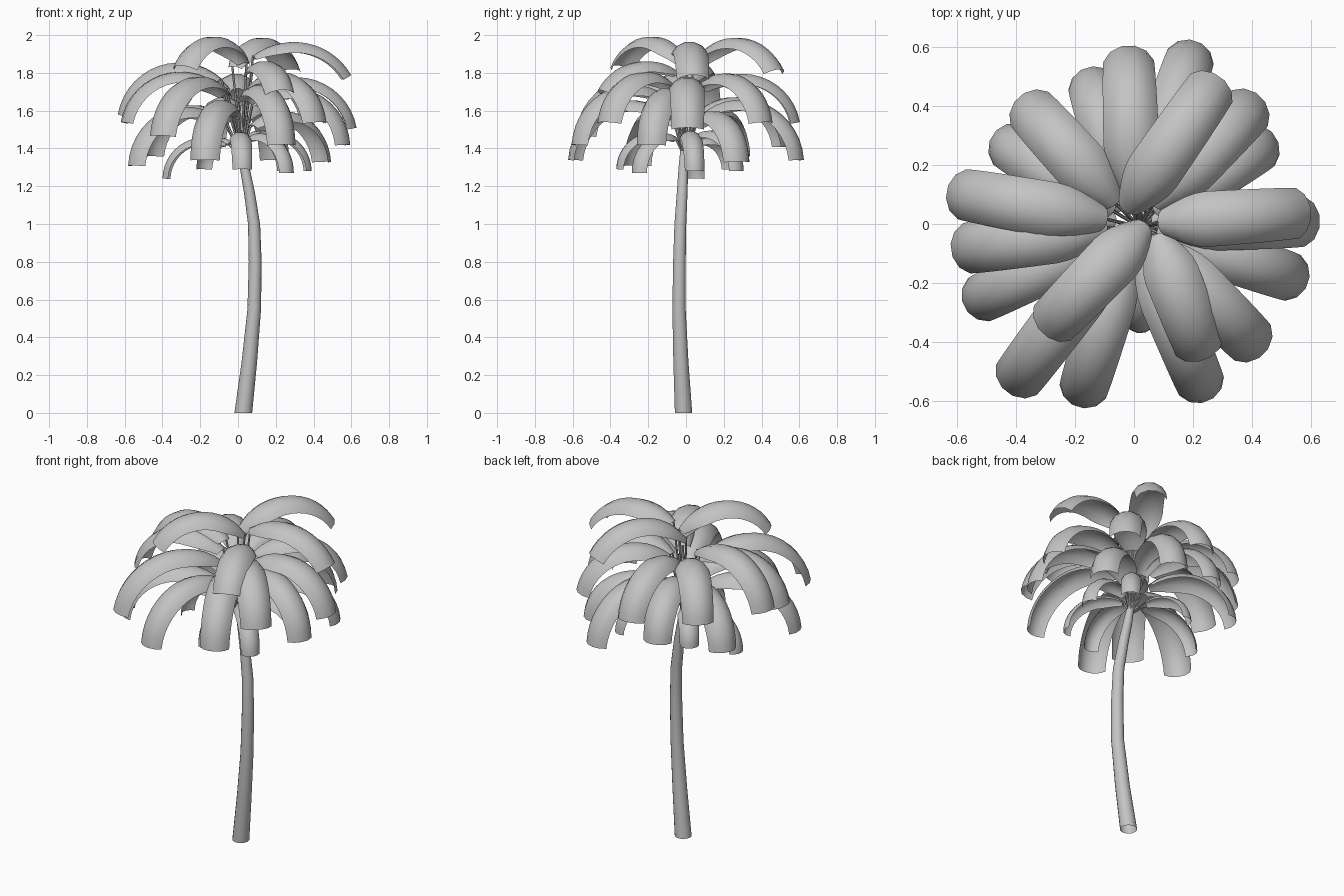
import bpy, bmesh, math
from mathutils import Vector

cube = bpy.data.objects.get("Cube")
if cube:
    bpy.data.objects.remove(cube, do_unlink=True)

grey = bpy.data.materials.new("plain grey")
grey.use_nodes = True
grey.diffuse_color = (0.55, 0.55, 0.55, 1)
grey.node_tree.nodes["Principled BSDF"].inputs["Base Color"].default_value = grey.diffuse_color


def loft(bm, rows, closed):
    """Skin a surface through rows of points; closed rows become an open-ended tube."""
    rings = [[bm.verts.new(p) for p in row] for row in rows]
    count = len(rings[0])
    for a, b in zip(rings, rings[1:]):
        for i in range(count if closed else count - 1):
            j = (i + 1) % count
            bm.faces.new((a[i], a[j], b[j], b[i]))


def ring(centre, radius, sides):
    angles = [math.tau * i / sides for i in range(sides)]
    return [centre + radius * Vector((math.cos(a), math.sin(a), 0)) for a in angles]


def finish(bm, name):
    mesh = bpy.data.meshes.new(name)
    bm.to_mesh(mesh)
    bm.free()
    mesh.materials.append(grey)
    obj = bpy.data.objects.new(name, mesh)
    bpy.context.collection.objects.link(obj)
    bpy.ops.object.select_all(action="DESELECT")
    obj.select_set(True)
    bpy.context.view_layer.objects.active = obj
    bpy.ops.object.shade_smooth_by_angle(angle=math.radians(40))


# Trunk: a gently bowed, tapering tube (x, y, z, radius)
trunk_path = [
    (0.028, -0.013, 0, 0.047), (0.06, -0.027, 0.27, 0.041),
    (0.086, -0.037, 0.55, 0.036), (0.091, -0.035, 0.8, 0.034),
    (0.085, -0.03, 1, 0.032), (0.06, -0.02, 1.17, 0.029),
    (0.035, -0.014, 1.3, 0.026), (0.02, -0.01, 1.39, 0.021)]
bm = bmesh.new()
loft(bm, [ring(Vector(p[:3]), p[3], 14) for p in trunk_path], True)
finish(bm, "trunk")

crown = Vector((0.02, -0.01, 1.36))
UP = Vector((0, 0, 1))
BLADE_STEPS, SECTION_STEPS = 14, 5
SPREAD = math.radians(72)


def frond(name, tip, root, gap, climb, fall, width, depth):
    """Thin stem from the crown, then a blade bent along a circular arc.

    The blade begins a gap away from the root, seen from above;
    climb and fall are its slopes in degrees at the start and tip."""
    tip = Vector(tip)
    reach = tip.xy - Vector(root)
    out = reach.normalized().to_3d()
    side = Vector((-out.y, out.x, 0))
    first, last = math.radians(-climb), math.radians(fall)
    radius = (reach.length - gap) / (math.sin(last) - math.sin(first))
    hub = tip - radius * (out * math.sin(last) + UP * math.cos(last))

    rows = []
    for k in range(BLADE_STEPS + 1):
        t = k / BLADE_STEPS
        angle = first + (last - first) * t
        normal = out * math.sin(angle) + UP * math.cos(angle)
        flare = 0.45 + 0.55 * math.sin(math.pi / 2 * min(1, t / 0.3))
        flare *= 1 - 0.1 * t * t
        row = []
        for i in range(SECTION_STEPS + 1):
            a = SPREAD * (2 * i / SECTION_STEPS - 1)
            across = width / 2 * flare * math.sin(a) / math.sin(SPREAD)
            drop = depth * flare * (1 - math.cos(a)) / (1 - math.cos(SPREAD))
            row.append(hub + normal * (radius - drop) + side * across)
        rows.append(row)
    start = hub + radius * (out * math.sin(first) + UP * math.cos(first))
    bm = bmesh.new()
    loft(bm, rows, False)
    loft(bm, [ring(crown, 0.006, 6), ring(start, 0.006, 6)], True)
    finish(bm, name)


# Frond tiers: shape settings, then each tip (and its root if off centre)
tiers = {
    "top": ((0, 58, 61, 0.19, 0.06), [
        (-0.31, -0.37, 1.84, 0.045, 0), (0.29, 0.5, 1.82, -0.03, 0.04)]),
    "upper": ((0.08, 38, 60, 0.19, 0.06), [
        (0.6, 0.04, 1.79), (0.24, -0.46, 1.71, 0.045, 0.04)]),
    "middle": ((0.09, 42, 80, 0.19, 0.06), [
        (-0.635, 0.11, 1.58), (-0.02, 0.605, 1.54), (0.43, 0.43, 1.54),
        (-0.39, 0.43, 1.55), (0.44, -0.44, 1.54), (-0.43, -0.57, 1.47),
        (0.63, 0.01, 1.51), (-0.62, -0.09, 1.54)]),
    "lower": ((0.08, 42, 86, 0.18, 0.06), [
        (-0.19, -0.62, 1.34), (0.25, -0.6, 1.42), (0.59, -0.2, 1.42),
        (0.48, 0.295, 1.33), (0.21, 0.62, 1.34), (-0.16, 0.53, 1.41),
        (-0.48, 0.3, 1.36), (-0.575, -0.28, 1.31)]),
    "short": ((0.06, 32, 89, 0.115, 0.04), [
        (0.025, -0.37, 1.29), (-0.4, 0.05, 1.24), (0.39, 0.05, 1.28),
        (-0.2, 0.25, 1.29), (0.27, 0.29, 1.28), (0.28, -0.27, 1.27)]),
}
for tier, (shape, tips) in tiers.items():
    for number, (x, y, z, *root) in enumerate(tips):
        frond(f"{tier}_frond_{number + 1}", (x, y, z), root or (0, 0), *shape)
